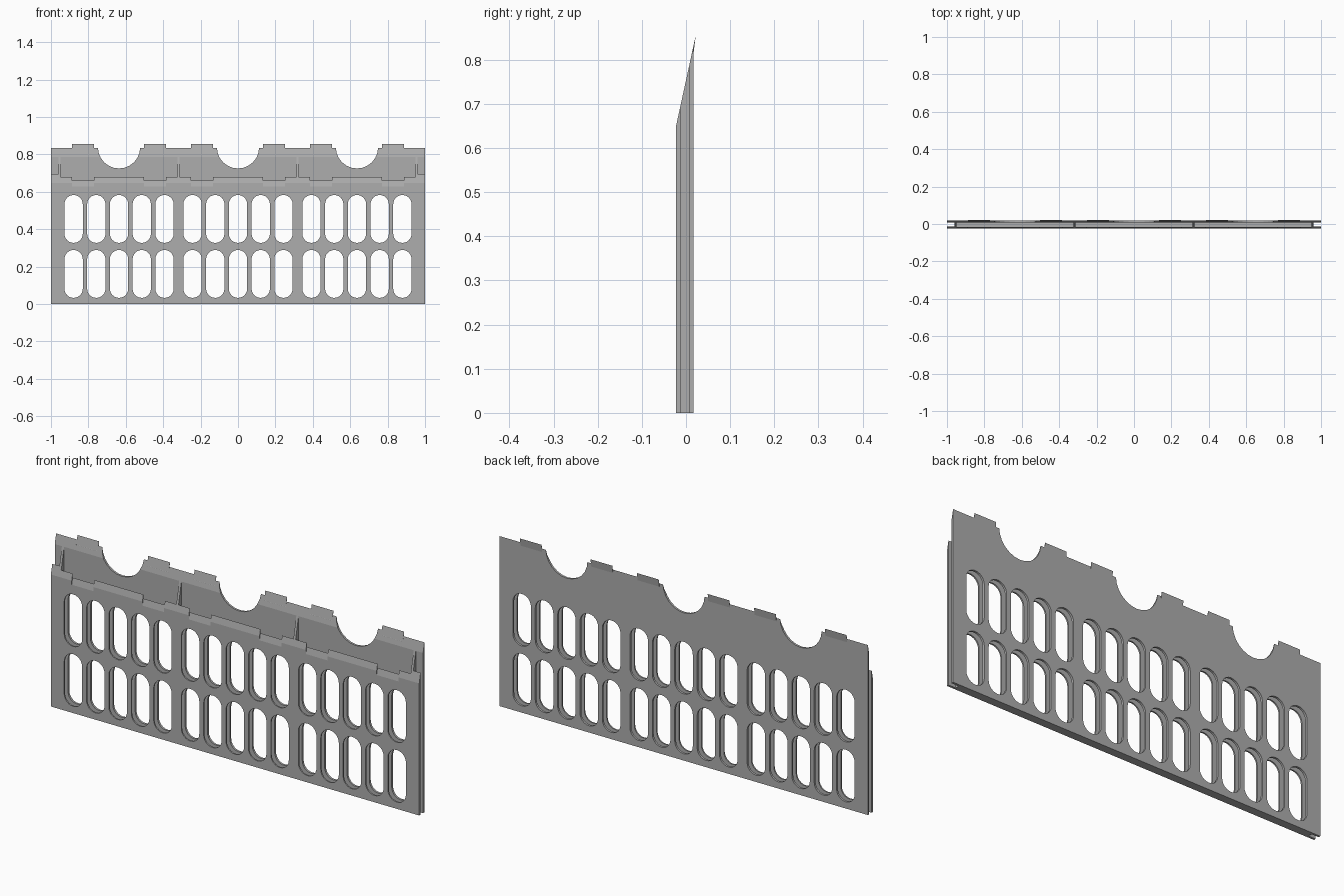
import bpy, bmesh, math

if "Cube" in bpy.data.objects:
    bpy.data.objects.remove(bpy.data.objects["Cube"])

GREY = bpy.data.materials.new("plain grey")
GREY.use_nodes = True
colour = (0.42, 0.42, 0.42, 1)
GREY.diffuse_color = colour
GREY.node_tree.nodes["Principled BSDF"].inputs["Base Color"].default_value = colour

# Panel layout
FRONT, BACK = -0.023, 0.0175
FRONT_IN, BACK_IN = -0.0125, 0.007
BAYS = (-0.636, 0, 0.636)
TAB_IN, TAB_OUT = 0.133, 0.251


def slope(y):
    """Height of the slanted top plane at depth y."""
    return 0.648 + (y - FRONT) * 4.6


def to_object(name, bm):
    bmesh.ops.recalc_face_normals(bm, faces=bm.faces)
    mesh = bpy.data.meshes.new(name)
    bm.to_mesh(mesh)
    bm.free()
    mesh.materials.append(GREY)
    obj = bpy.data.objects.new(name, mesh)
    bpy.context.collection.objects.link(obj)
    return obj


def add_solid(bm, points, offset):
    face = bm.faces.new([bm.verts.new(p) for p in points])
    new = bmesh.ops.extrude_face_region(bm, geom=[face])["geom"]
    bmesh.ops.translate(bm, vec=offset, verts=[v for v in new if isinstance(v, bmesh.types.BMVert)])


def bars(name, profile, spans):
    """Extrude one side profile (y, z) over several x spans."""
    bm = bmesh.new()
    for a, b in spans:
        add_solid(bm, [(a, y, z) for y, z in profile], (b - a, 0, 0))
    return to_object(name, bm)


def slots(name, centres, radius, half):
    """Rounded slots running through the panel; half is the straight half length."""
    bm = bmesh.new()
    steps = 12
    for cx, cz in centres:
        outline = []
        for end in (0, 1):
            for i in range(steps + 1):
                a = math.pi * (i / steps + end)
                shift = half if end == 0 else -half
                outline.append((cx + radius * math.cos(a), -0.1, cz + shift + radius * math.sin(a)))
        add_solid(bm, outline, (0, 0.2, 0))
    return to_object(name, bm)


def cut(obj, cutters):
    for c in cutters:
        mod = obj.modifiers.new(c.name, "BOOLEAN")
        mod.operation, mod.solver, mod.object = "DIFFERENCE", "EXACT", c
    graph = bpy.context.evaluated_depsgraph_get()
    mesh = bpy.data.meshes.new_from_object(obj.evaluated_get(graph))
    obj.modifiers.clear()
    obj.data = mesh


def sheet(name, y0, y1):
    return bars(name, [(y0, 0), (y1, 0), (y1, slope(y1)), (y0, slope(y0))], [(-1, 1)])


tab_spans = [(b + s * m - w, b + s * m + w) for b in BAYS for s in (-1, 1)
             for m, w in [((TAB_IN + TAB_OUT) / 2, (TAB_OUT - TAB_IN) / 2)]]

# Cutters
windows = slots("window_cutter", [(b + 0.1215 * i, z) for b in BAYS for i in range(-2, 3)
                                  for z in (0.161, 0.455)], 0.049, 0.079)
scoops = slots("scoop_cutter", [(b, 0.895) for b in BAYS], 0.113, 0.057)
low = slope(0) - 0.02
notches = bars("notch_cutter", [(-0.05, slope(-0.05) - 0.02), (0, low), (0, 0.9), (-0.05, 0.9)], tab_spans)
recess = bars("recess_cutter", [(-0.016, -0.1), (0, -0.1), (0, 0.9), (-0.016, 0.9)], [(-0.95, 0.95)])

# Front and back sheets
front_sheet = sheet("front_sheet", FRONT, FRONT_IN)
cut(front_sheet, [recess, notches, windows])
back_sheet = sheet("back_sheet", BACK_IN, BACK)
cut(back_sheet, [windows, scoops])
for c in (windows, scoops, notches, recess):
    bpy.data.objects.remove(c)

# Overhanging tabs along the top edge
bars("top_tabs", [(0.012, slope(0.012)), (0.022, slope(0.022)), (BACK, 0.818), (0.012, 0.81)], tab_spans)

# Upright ribs between the sheets
rib_front = -0.017
bars("ribs", [(rib_front, 0), (BACK_IN, 0), (BACK_IN, slope(BACK_IN)), (rib_front, slope(rib_front))],
     [(x - 0.006, x + 0.006) for x in (-0.955, -0.318, 0.318, 0.955)])

# Floor strip closing the gap
bars("floor_strip", [(rib_front, 0), (BACK_IN, 0), (BACK_IN, 0.01), (rib_front, 0.01)], [(-0.955, 0.955)])
